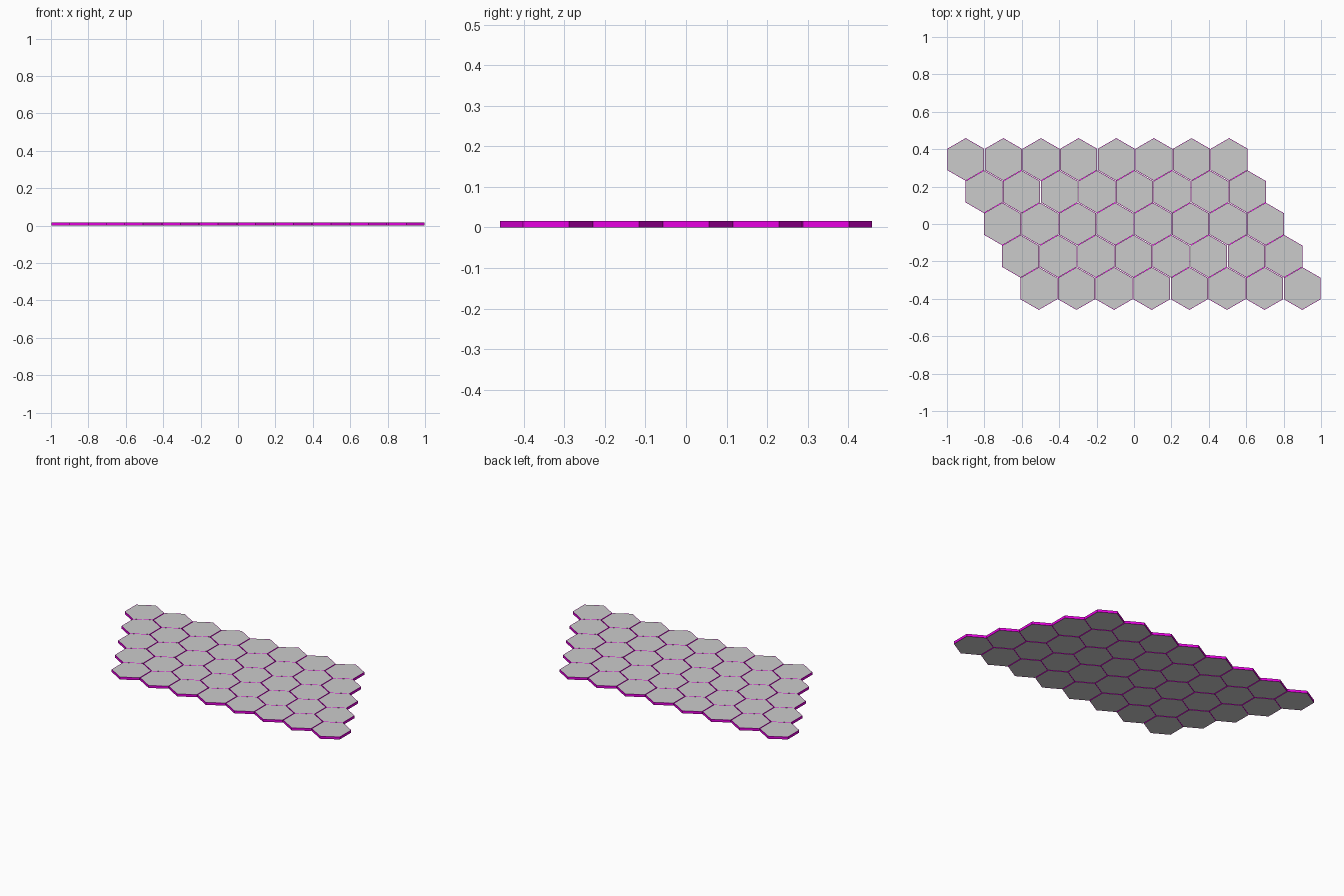
import bpy, bmesh, math

if "Cube" in bpy.data.objects:
    bpy.data.objects.remove(bpy.data.objects["Cube"])

R, H = 0.114, 0.016            # tile radius and thickness
COLS, ROWS = 8, 5
PX, PY, SHIFT = 0.2012, 0.1725, 0.0977   # column pitch, row pitch, row shift
RIM = 0.003                    # coloured border around each cap


def material(name, rgb):
    m = bpy.data.materials.new(name)
    m.diffuse_color = (*rgb, 1)
    m.use_nodes = True
    m.node_tree.nodes["Principled BSDF"].inputs["Base Color"].default_value = m.diffuse_color
    return m


rim_mat = material("rim_magenta", (0.8, 0.0, 0.75))
cap_mat = material("cap_grey", (0.7, 0.7, 0.7))

# One hexagonal tile: grey caps, magenta rim and sides
bm = bmesh.new()
bmesh.ops.create_cone(bm, cap_ends=True, segments=6, radius1=R, radius2=R, depth=H)
bmesh.ops.translate(bm, verts=bm.verts, vec=(0, 0, H / 2))
# Turn the points toward +y and -y
top = max(bm.verts, key=lambda v: v.co.y)
turn = math.pi / 2 - math.atan2(top.co.y, top.co.x)
c, s = math.cos(turn), math.sin(turn)
for v in bm.verts:
    v.co.x, v.co.y = c * v.co.x - s * v.co.y, s * v.co.x + c * v.co.y
caps = [f for f in bm.faces if abs(f.normal.z) > 0.9]
bmesh.ops.inset_individual(bm, faces=caps, thickness=RIM)
for f in bm.faces:
    f.material_index = 1 if f in caps else 0
mesh = bpy.data.meshes.new("hex_tile")
bm.to_mesh(mesh)
bm.free()
mesh.materials.append(rim_mat)
mesh.materials.append(cap_mat)

# Slanted grid of tiles
for r in range(ROWS):
    for k in range(COLS):
        tile = bpy.data.objects.new(f"hex_tile_{r}_{k}", mesh)
        row = r - (ROWS - 1) / 2
        tile.location = ((k - (COLS - 1) / 2) * PX + row * SHIFT, -row * PY, 0)
        bpy.context.collection.objects.link(tile)
